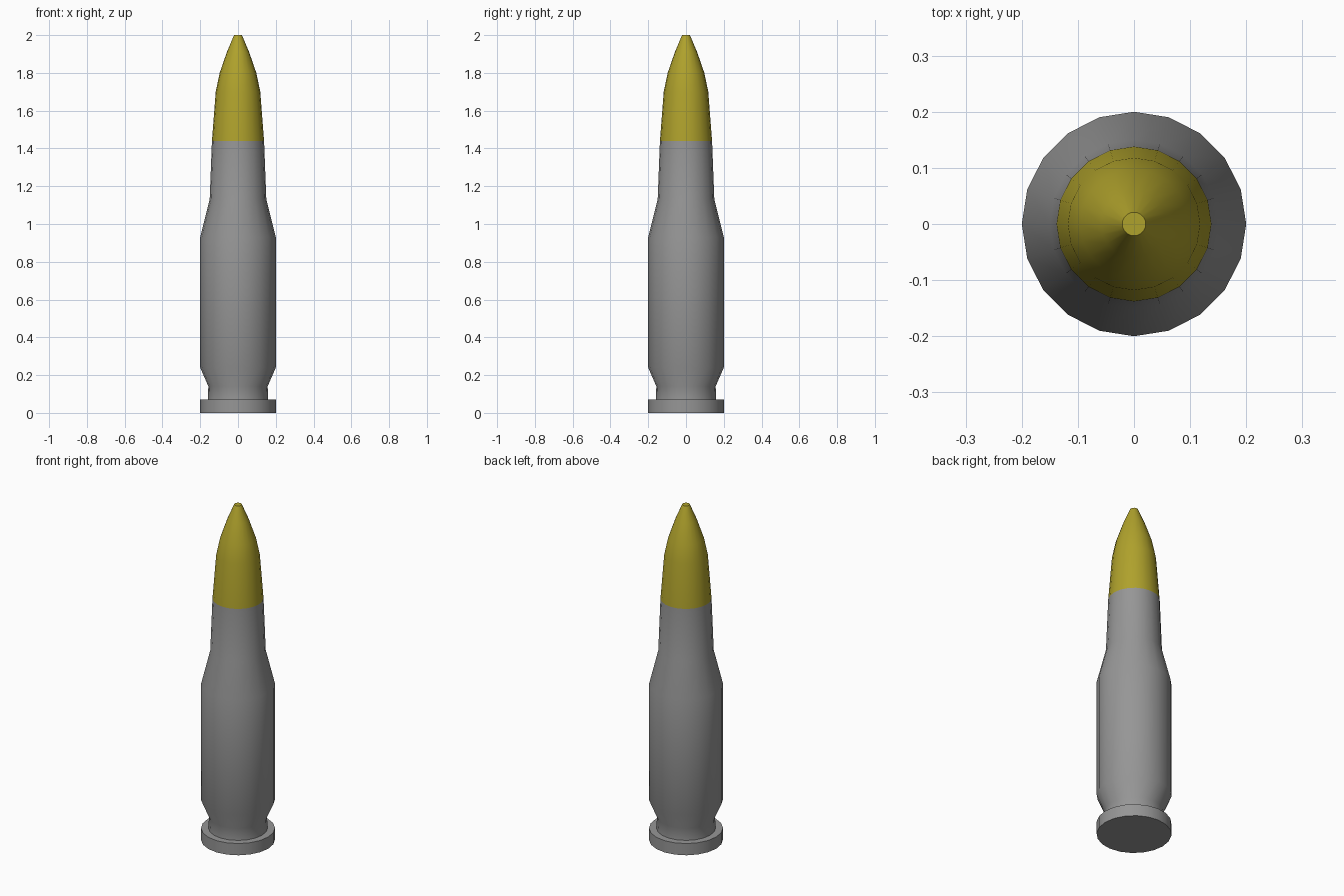
import bpy, math

if "Cube" in bpy.data.objects:
    bpy.data.objects.remove(bpy.data.objects["Cube"])

SIDES = 20


def lathe(name, profile, color, cap_bottom=False, cap_top=False):
    """Revolve (radius, height) pairs around z."""
    verts = [(r * math.cos(2 * math.pi * i / SIDES),
              r * math.sin(2 * math.pi * i / SIDES), z)
             for r, z in profile for i in range(SIDES)]
    faces = []
    for k in range(len(profile) - 1):
        a, b = k * SIDES, (k + 1) * SIDES
        for i in range(SIDES):
            j = (i + 1) % SIDES
            faces.append((a + i, a + j, b + j, b + i))
    if cap_bottom:
        faces.append(tuple(reversed(range(SIDES))))
    if cap_top:
        faces.append(tuple(range(len(verts) - SIDES, len(verts))))
    mesh = bpy.data.meshes.new(name)
    mesh.from_pydata(verts, [], faces)
    mat = bpy.data.materials.new(name + "_color")
    mat.diffuse_color = color
    mat.use_nodes = True
    mat.node_tree.nodes["Principled BSDF"].inputs["Base Color"].default_value = mat.diffuse_color
    mesh.materials.append(mat)
    obj = bpy.data.objects.new(name, mesh)
    bpy.context.collection.objects.link(obj)
    bpy.ops.object.select_all(action='DESELECT')
    obj.select_set(True)
    bpy.context.view_layer.objects.active = obj
    bpy.ops.object.shade_smooth_by_angle(angle=math.radians(30))


# Casing: rim, groove, body, shoulder and neck
lathe("casing", [(0.20, 0), (0.20, 0.07), (0.16, 0.07), (0.157, 0.14),
                 (0.20, 0.24), (0.20, 0.93), (0.15, 1.13), (0.138, 1.44)],
      (0.305, 0.305, 0.305, 1), cap_bottom=True)

# Pointed tip with a small flat end, continuing from the neck
lathe("tip", [(0.138, 1.44), (0.118, 1.70), (0.097, 1.80),
              (0.059, 1.91), (0.021, 2.0)],
      (0.43, 0.36, 0.025, 1), cap_top=True)
